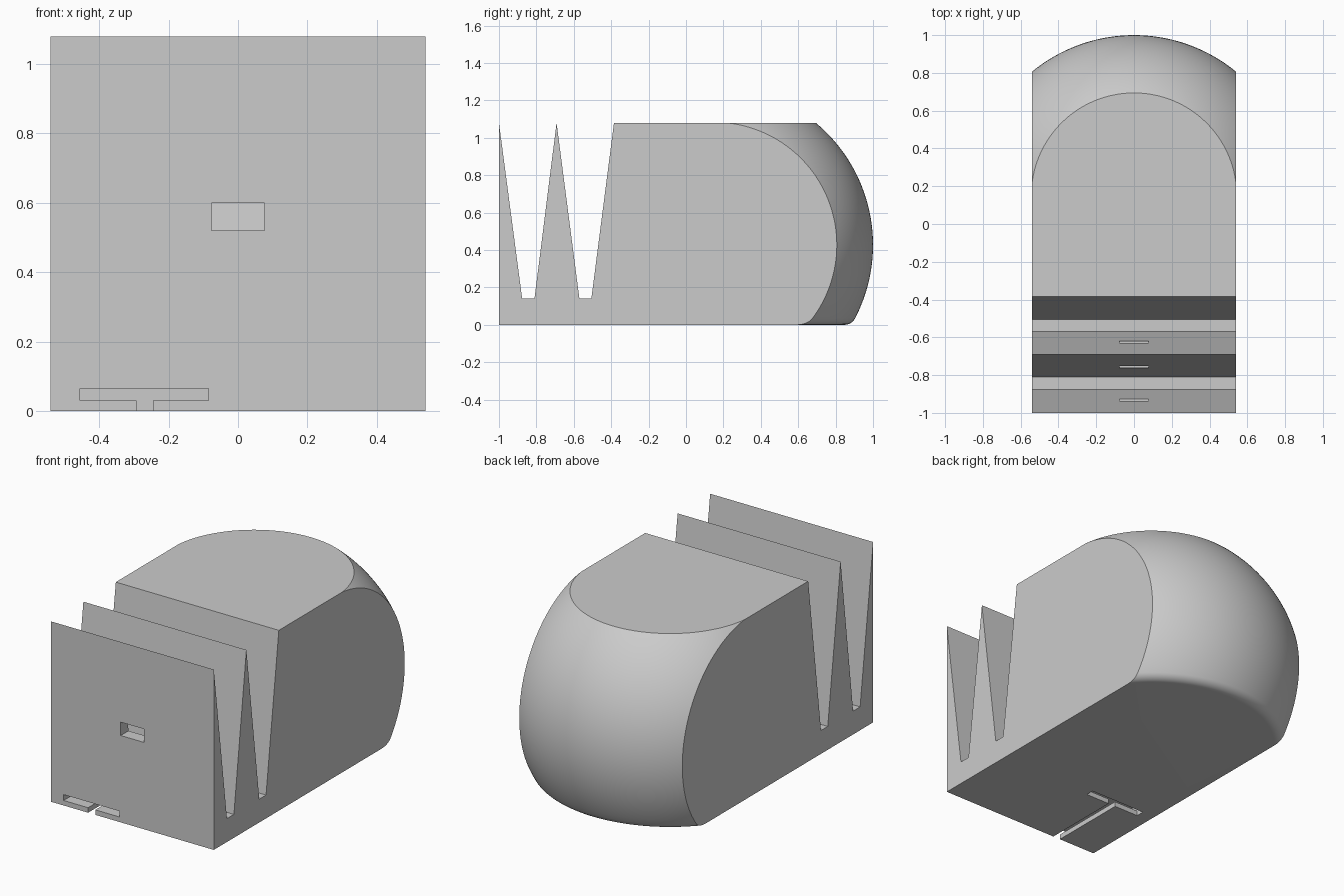
import bpy, bmesh
from math import sin, cos, pi, sqrt, atan2, asin, radians

cube = bpy.data.objects.get("Cube")
if cube:
    bpy.data.objects.remove(cube, do_unlink=True)

HALF_W, TOP = 0.54, 1.08           # half width and height of the block
R, YC, ZC, FILLET = 0.85, 0.15, 0.427, 0.065   # rounded back end

grey = bpy.data.materials.new("light_grey")
grey.use_nodes = True
colour = (0.6, 0.6, 0.6, 1)
grey.diffuse_color = colour
grey.node_tree.nodes["Principled BSDF"].inputs["Base Color"].default_value = colour


def loft(name, layers):
    """Solid from equal-length outlines, capped at both ends."""
    bm = bmesh.new()
    rings = [[bm.verts.new(p) for p in layer] for layer in layers]
    n = len(rings[0])
    for a, b in zip(rings, rings[1:]):
        for i in range(n):
            j = (i + 1) % n
            bm.faces.new((a[i], a[j], b[j], b[i]))
    bm.faces.new(rings[0][::-1])
    bm.faces.new(rings[-1])
    bmesh.ops.recalc_face_normals(bm, faces=bm.faces)
    mesh = bpy.data.meshes.new(name)
    bm.to_mesh(mesh)
    bm.free()
    mesh.materials.append(grey)
    obj = bpy.data.objects.new(name, mesh)
    bpy.context.collection.objects.link(obj)
    return obj


def box(name, x0, x1, y0, y1, z0, z1):
    outline = [(x0, y0), (x1, y0), (x1, y1), (x0, y1)]
    return loft(name, [[(x, y, z) for x, y in outline] for z in (z0, z1)])


def boolean(target, tool, operation):
    tool.hide_render = True
    mod = target.modifiers.new(tool.name, 'BOOLEAN')
    mod.operation, mod.solver, mod.object = operation, 'EXACT', tool
    bpy.context.view_layer.objects.active = target
    bpy.ops.object.modifier_apply(modifier=mod.name)
    bpy.data.objects.remove(tool, do_unlink=True)


# Block with two thin tapered fins, extruded from its side profile
side = [(-1, -0.1), (-1, TOP), (-0.876, 0.14), (-0.81, 0.14), (-0.692, TOP),
        (-0.57, 0.14), (-0.506, 0.14), (-0.385, TOP), (1.1, TOP), (1.1, -0.1)]
body = loft("finned_body", [[(x, y, z) for y, z in side] for x in (-HALF_W, HALF_W)])

# Spherical back end with a filleted bottom rim
rho = sqrt((R - FILLET) ** 2 - (ZC - FILLET) ** 2)
join = atan2(FILLET - ZC, rho)
end = asin((1.2 - ZC) / R)
profile = []
for i in range(9):
    a = -pi / 2 + (join + pi / 2) * i / 8
    profile.append((rho + FILLET * cos(a), FILLET + FILLET * sin(a)))
for i in range(1, 41):
    a = join + (end - join) * i / 40
    profile.append((R * cos(a), ZC + R * sin(a)))
layers = []
for r, z in profile:
    arc = [(r * cos(pi * k / 96), YC + r * sin(pi * k / 96), z) for k in range(97)]
    layers.append([(r, -1.2, z)] + arc + [(-r, -1.2, z)])
boolean(body, loft("round_end_cutter", layers), 'INTERSECT')

# Window through both fins
boolean(body, box("window_cutter", -0.077, 0.077, -1.1, -0.53, 0.52, 0.6), 'DIFFERENCE')

# T-shaped mounting slot under the front, with its entry opening
boolean(body, box("entry_cutter", -0.455, -0.085, -0.515, -0.465, -0.1, 0.065), 'DIFFERENCE')
boolean(body, box("slot_cutter", -0.455, -0.085, -1.1, -0.49, 0.03, 0.065), 'DIFFERENCE')
boolean(body, box("stem_cutter", -0.293, -0.245, -1.1, -0.49, -0.1, 0.045), 'DIFFERENCE')

bpy.ops.object.select_all(action='DESELECT')
body.select_set(True)
bpy.context.view_layer.objects.active = body
bpy.ops.object.shade_smooth_by_angle(angle=radians(30))
